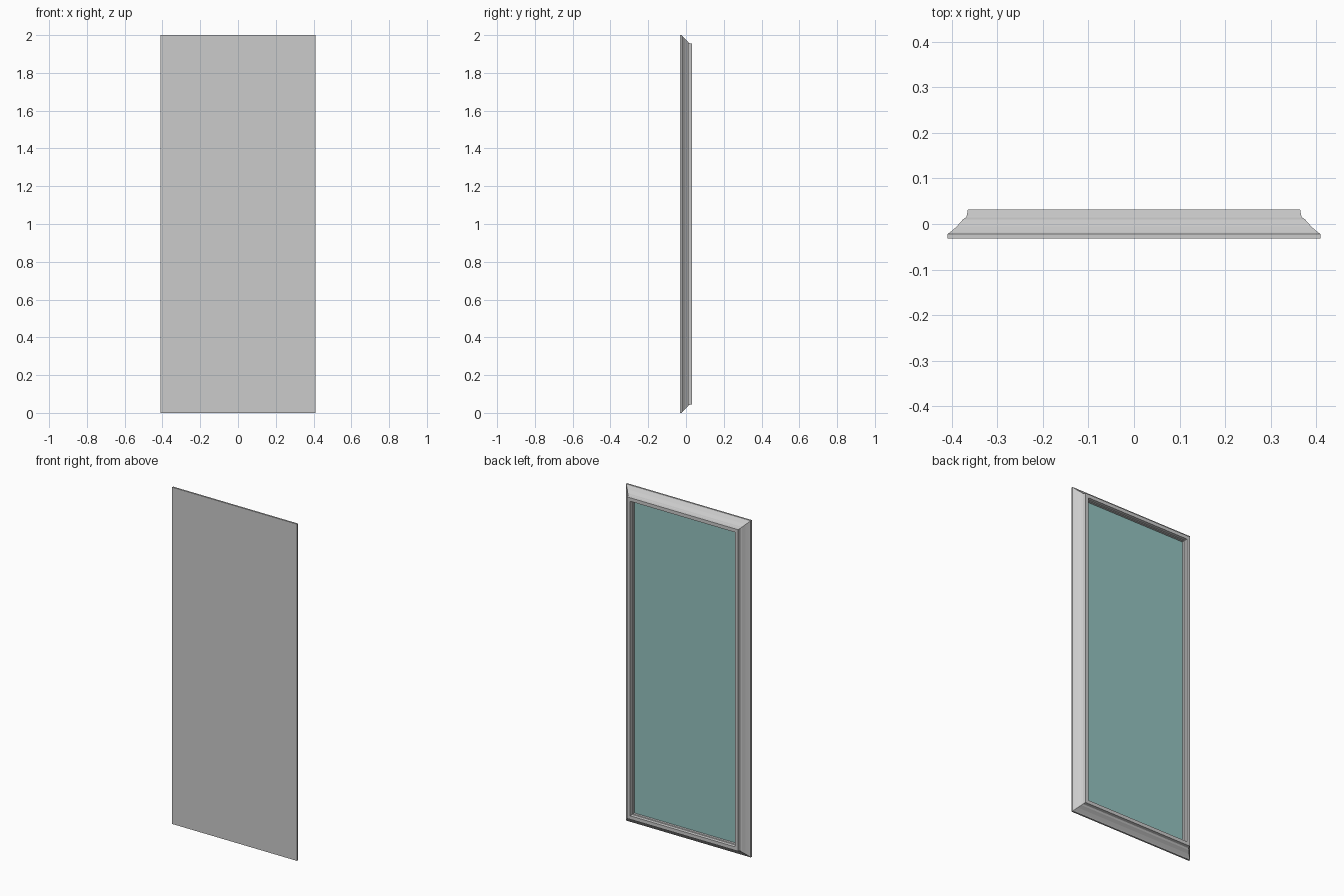
import bpy, bmesh

if "Cube" in bpy.data.objects:
    bpy.data.objects.remove(bpy.data.objects["Cube"])

W, H, D = 0.41, 2.0, 0.032   # half width, height, half depth


def ring(bm, inset, y):
    """Rectangle of vertices, inset from the outer outline, at depth y."""
    x = W - inset
    return [bm.verts.new((sx * x, y, z)) for sx, z in
            ((-1, inset), (1, inset), (1, H - inset), (-1, H - inset))]


def finish(bm, name):
    mesh = bpy.data.meshes.new(name)
    bm.to_mesh(mesh)
    bm.free()
    obj = bpy.data.objects.new(name, mesh)
    bpy.context.collection.objects.link(obj)
    return obj


# Mitred moulding: (inset, depth) steps from the front edge to the glass
profile = [(0.0, -D), (0.0, -0.022), (0.005, -0.019), (0.012, -0.013),
           (0.021, -0.005), (0.028, 0.003), (0.034, 0.010), (0.040, 0.014),
           (0.042, 0.016), (0.045, D), (0.066, D), (0.068, 0.016),
           (0.072, 0.014), (0.072, 0.0)]
bm = bmesh.new()
rings = [ring(bm, i, y) for i, y in profile]
for a, b in zip(rings, rings[1:]):
    for k in range(4):
        n = (k + 1) % 4
        bm.faces.new((a[k], b[k], b[n], a[n]))
# Flat front panel closes the moulding
bm.faces.new(rings[0])
bmesh.ops.recalc_face_normals(bm, faces=bm.faces)
finish(bm, "frame")

# Glass pane, facing the back
bm = bmesh.new()
bm.faces.new(reversed(ring(bm, 0.072, 0.0)))
glass = finish(bm, "glass_pane")
mat = bpy.data.materials.new("glass_teal")
mat.diffuse_color = (0.30, 0.55, 0.53, 1.0)
mat.use_nodes = True
mat.node_tree.nodes["Principled BSDF"].inputs["Base Color"].default_value = mat.diffuse_color
glass.data.materials.append(mat)
